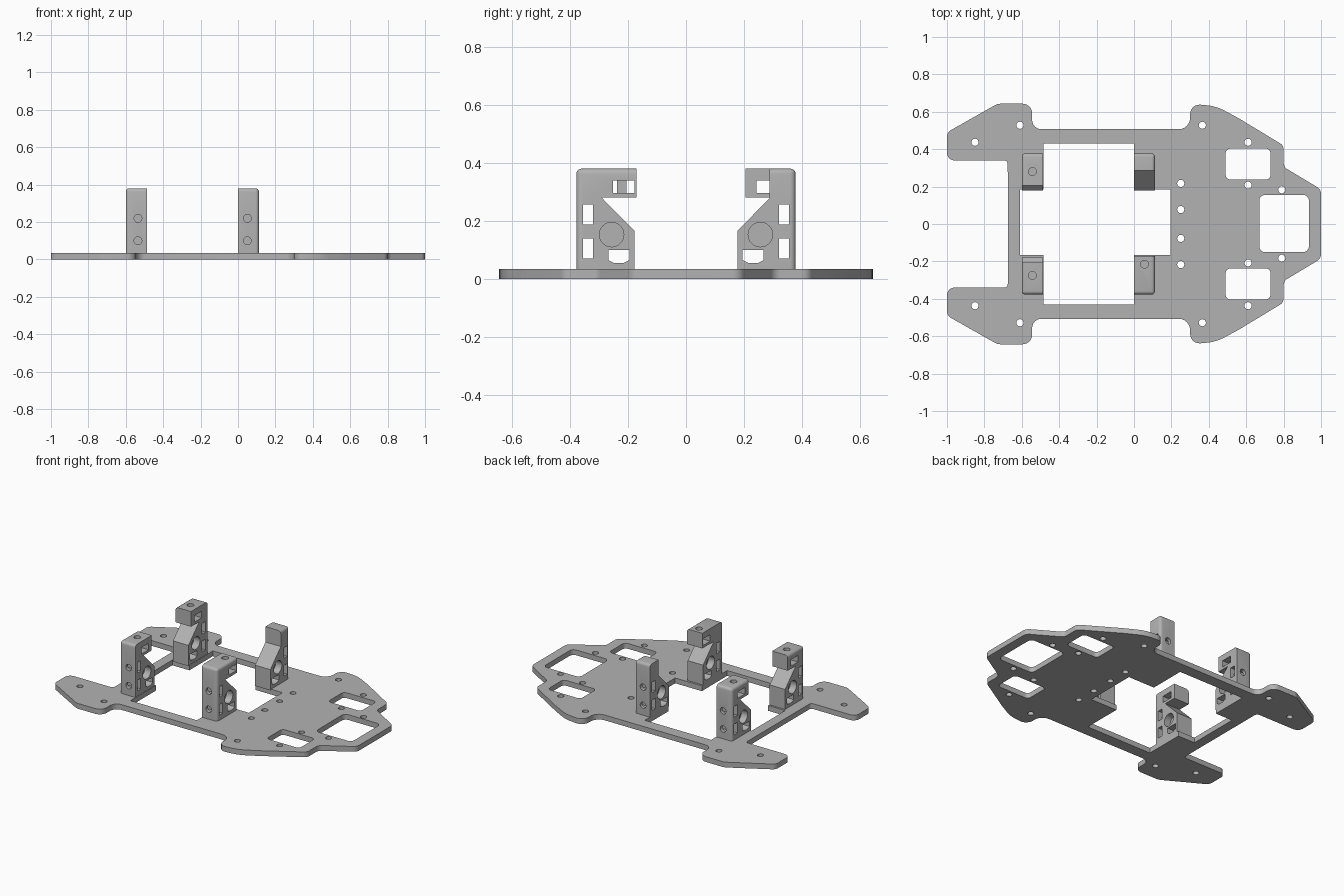
import bpy, bmesh, math
from mathutils import Vector

cube = bpy.data.objects.get("Cube")
if cube:
    bpy.data.objects.remove(cube, do_unlink=True)

grey = bpy.data.materials.new("light grey plastic")
grey.use_nodes = True
GREY = (0.45, 0.45, 0.45, 1)
grey.diffuse_color = GREY
grey.node_tree.nodes["Principled BSDF"].inputs["Base Color"].default_value = GREY
THICK = 0.035


def rounded(corners, steps=6):
    """Fillet a polygon given as (x, y, radius) corners."""
    out = []
    for i, (x, y, r) in enumerate(corners):
        p = Vector((x, y))
        if r == 0:
            out.append(p)
            continue
        a = (Vector(corners[i - 1][:2]) - p).normalized()
        b = (Vector(corners[(i + 1) % len(corners)][:2]) - p).normalized()
        half = a.angle(b) / 2
        centre = p + (a + b).normalized() * r / math.sin(half)
        start = p + a * r / math.tan(half) - centre
        end = p + b * r / math.tan(half) - centre
        turn = start.angle_signed(end)
        for k in range(steps + 1):
            t = -turn * k / steps
            c, s = math.cos(t), math.sin(t)
            out.append(centre + Vector((start.x * c - start.y * s, start.x * s + start.y * c)))
    return out


def circle(x, y, r, n=24):
    return [Vector((x + r * math.cos(math.tau * k / n), y + r * math.sin(math.tau * k / n))) for k in range(n)]


def rect(x0, x1, y0, y1, r=0):
    return rounded([(x0, y0, r), (x1, y0, r), (x1, y1, r), (x0, y1, r)])


def link(name, mesh):
    obj = bpy.data.objects.new(name, mesh)
    bpy.context.collection.objects.link(obj)
    return obj


def bake(obj):
    """Replace an object with its evaluated mesh."""
    mesh = bpy.data.meshes.new_from_object(obj.evaluated_get(bpy.context.evaluated_depsgraph_get()))
    name = obj.name
    bpy.data.objects.remove(obj, do_unlink=True)
    mesh.materials.clear()
    mesh.materials.append(grey)
    result = link(name, mesh)
    result.name = name
    return result


def prism(name, pts, axis, t0, t1, bevel=None):
    """Extrude a profile along an axis; bevel the edges chosen by a rule."""
    place = {"X": lambda u, v, t: (t, u, v), "Y": lambda u, v, t: (u, t, v), "Z": lambda u, v, t: (u, v, t)}[axis]
    bm = bmesh.new()
    lo, hi = [[bm.verts.new(place(p[0], p[1], t)) for p in pts] for t in (t0, t1)]
    bm.faces.new(lo)
    bm.faces.new(hi)
    for i in range(len(pts)):
        bm.faces.new((lo[i - 1], lo[i], hi[i], hi[i - 1]))
    bmesh.ops.recalc_face_normals(bm, faces=bm.faces)
    if bevel:
        bmesh.ops.bevel(bm, geom=[e for e in bm.edges if bevel(e)], offset=0.018,
                        segments=4, profile=0.5, affect="EDGES")
    mesh = bpy.data.meshes.new(name)
    bm.to_mesh(mesh)
    bm.free()
    return link(name, mesh)


# Base plate: half outline mirrored across y, with windows and screw holes
half = [(-0.675, 0.34, 0.02), (-1, 0.34, 0.04), (-1, 0.49, 0.04), (-0.73, 0.643, 0.06),
        (-0.545, 0.643, 0.05), (-0.545, 0.507, 0.05), (0.3, 0.507, 0.06), (0.3, 0.643, 0.05),
        (0.44, 0.63, 0.25), (0.56, 0.565, 0.25), (0.8, 0.42, 0.04), (0.8, 0.305, 0.04), (1, 0.185, 0.045)]
loops = [rounded(half + [(x, -y, r) for x, y, r in reversed(half)])]
loops.append([Vector(p) for p in (
    (-0.485, 0.43), (0, 0.43), (0, 0.185), (0.195, 0.185), (0.195, -0.165), (0, -0.165),
    (0, -0.43), (-0.485, -0.43), (-0.485, -0.165), (-0.61, -0.165), (-0.61, 0.185), (-0.485, 0.185))])
loops.append(rect(0.67, 0.935, -0.15, 0.155, 0.03))
screws = [(-0.85, 0.437), (-0.61, 0.528), (0.365, 0.528), (0.61, 0.437),
          (0.61, 0.208), (0.79, 0.183), (0.25, 0.217), (0.25, 0.077)]
for s in (1, -1):
    loops.append(rect(0.49, 0.73, *sorted((s * 0.238, s * 0.403)), 0.025))
    loops += [circle(x, s * y, 0.019) for x, y in screws]
curve = bpy.data.curves.new("base_plate", "CURVE")
curve.dimensions = "2D"
curve.fill_mode = "BOTH"
curve.extrude = THICK / 2
for pts in loops:
    spline = curve.splines.new("POLY")
    spline.points.add(len(pts) - 1)
    for sp, p in zip(spline.points, pts):
        sp.co = (p.x, p.y, 0, 1)
    spline.use_cyclic_u = True
parts = [bake(link("base_plate", curve))]
for v in parts[0].data.vertices:
    v.co.z += THICK / 2
bm = bmesh.new()
bm.from_mesh(parts[0].data)
bmesh.ops.remove_doubles(bm, verts=bm.verts, dist=0.0001)
bmesh.ops.recalc_face_normals(bm, faces=bm.faces)
bm.to_mesh(parts[0].data)
bm.free()


def bracket(name, x_in, x_out, side, arm, screw):
    """Upright bracket; arm is the inner end of its top arm, or None."""
    outer, top = 0.377, 0.38
    if arm:
        head = [(arm, top), (arm, 0.28), (0.29, 0.28)]
    else:
        head = [(0.287, top), (0.287, 0.278)]
    profile = [(outer, 0.03), (outer, top)] + head + [(0.178, 0.167), (0.178, 0.03)]

    def outside(edge):
        hits = [all(abs(v.co.x - x_out) < 1e-4 for v in edge.verts),
                all(abs(abs(v.co.y) - outer) < 1e-4 for v in edge.verts),
                all(abs(v.co.z - top) < 1e-4 for v in edge.verts)]
        return sum(hits) >= 2

    def flip(pts):
        return [(side * p[0], p[1]) for p in pts]

    body = prism(name, flip(profile), "X", x_in, x_out, outside)
    x0, x1 = sorted((x_in, x_out))
    xm = x0 + (0.05 if x_in == 0 else 0.065)
    cuts = []

    def cut(pts, axis, t0, t1):
        cuts.append(prism("cutter", pts, axis, t0, t1))

    # Nut slots through the side, and the pointed nut trap at the foot
    for z0 in (0.07, 0.187):
        cut(flip(rect(0.32, 0.355, z0, z0 + 0.07)), "X", x0 - 0.1, x1 + 0.1)
    cut(flip([(0.267, 0.1), (0.195, 0.1), (0.195, 0.065), (0.215, 0.055), (0.247, 0.055), (0.267, 0.065)]),
        "X", x0 - 0.1, x1 + 0.1)
    # Round pockets on both sides
    cut(flip(circle(0.256, 0.153, 0.042, 32)), "X", x0 - 0.1, x0 + 0.045)
    cut(flip(circle(0.256, 0.153, 0.042, 32)), "X", x1 - 0.045, x1 + 0.1)
    # Screw holes from the outer face
    for z in (0.1, 0.22):
        cut(circle(xm, z, 0.021), "Y", side * 0.3, side * 0.5)
    # Arm nut slot and screw hole
    if arm:
        cut(flip(rect(screw - 0.037, screw + 0.037, 0.297, 0.34)), "X", x0 - 0.1, x1 + 0.1)
        cut(circle((x0 + x1) / 2, side * screw, 0.021), "Z", 0.32, 0.5)
    for c in cuts:
        mod = body.modifiers.new("cut", "BOOLEAN")
        mod.operation = "DIFFERENCE"
        mod.solver = "EXACT"
        mod.object = c
    bpy.context.view_layer.update()
    result = bake(body)
    for c in cuts:
        bpy.data.objects.remove(c, do_unlink=True)
    return result


# Four brackets around the opening
parts += [bracket("front_right_bracket", 0, 0.112, -1, 0.17, 0.215),
          bracket("front_left_bracket", 0, 0.112, 1, None, None),
          bracket("rear_right_bracket", -0.487, -0.6, -1, 0.205, 0.275),
          bracket("rear_left_bracket", -0.487, -0.6, 1, 0.205, 0.28)]

bpy.ops.object.select_all(action="DESELECT")
for obj in parts:
    obj.select_set(True)
bpy.context.view_layer.objects.active = parts[0]
bpy.ops.object.shade_smooth_by_angle(angle=math.radians(30))
